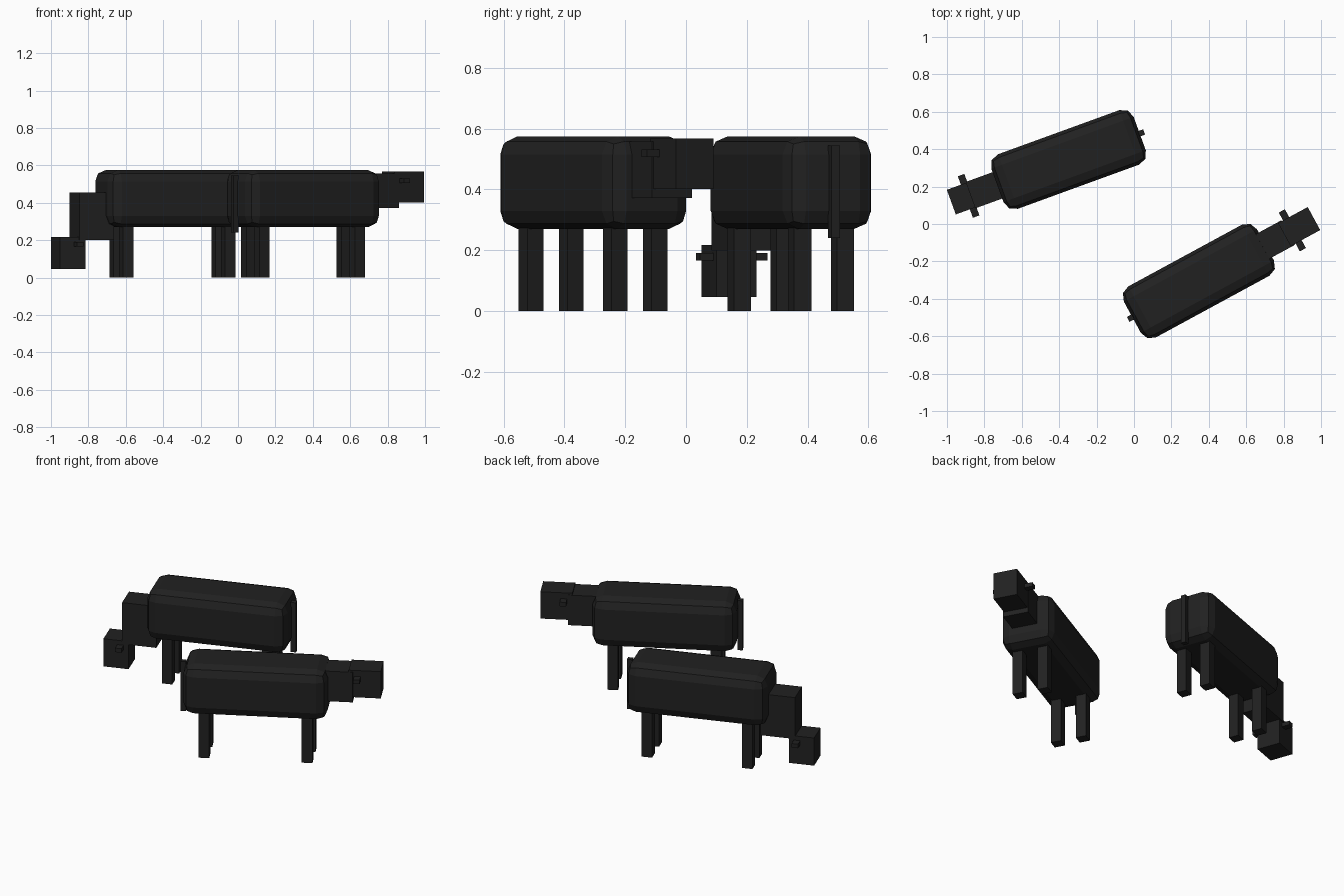
import bpy, math
from mathutils import Matrix, Vector

if "Cube" in bpy.data.objects:
    bpy.data.objects.remove(bpy.data.objects["Cube"])

dark = bpy.data.materials.new("charcoal")
dark.diffuse_color = (0.0152, 0.0152, 0.0152, 1)
dark.use_nodes = True
dark.node_tree.nodes["Principled BSDF"].inputs["Base Color"].default_value = dark.diffuse_color


def box(name, frame, lo, hi, bevel=0):
    """Box from corner lo to corner hi, in the animal's own frame (+x is forward)."""
    lo, hi = Vector(lo), Vector(hi)
    bpy.ops.mesh.primitive_cube_add(size=1)
    ob = bpy.context.object
    ob.name = name
    ob.data.transform(Matrix.Translation((lo + hi) / 2) @ Matrix.Diagonal((*(hi - lo), 1)))
    ob.matrix_world = frame
    ob.data.materials.append(dark)
    if bevel:
        mod = ob.modifiers.new("rounded_edges", 'BEVEL')
        mod.width = bevel
        mod.segments = 2
    return ob


def cow(tag, x, y, angle, neck, head, ear_z):
    frame = Matrix.Translation((x, y, 0)) @ Matrix.Rotation(math.radians(angle), 4, 'Z')
    box(tag + "_body", frame, (-.405, -.155, .27), (.405, .155, .575), .06)
    # four square legs
    for end, lx in (("front", .29), ("back", -.29)):
        for side, ly in (("left", .075), ("right", -.075)):
            box(f"{tag}_{end}_leg_{side}", frame,
                (lx - .03, ly - .03, 0), (lx + .03, ly + .03, .32))
    # thin hanging tail
    box(tag + "_tail", frame, (-.43, -.015, .24), (-.40, .015, .545))
    # neck and head: (back, front, bottom, top)
    for part, (x0, x1, z0, z1), w in (("neck", neck, .075), ("head", head, .07)):
        box(f"{tag}_{part}", frame, (x0, -w, z0), (x1, w, z1))
    # ears sticking out to both sides
    for side, s in (("left", 1), ("right", -1)):
        ys = sorted((s * .06, s * .118))
        box(f"{tag}_ear_{side}", frame, (.55, ys[0], ear_z), (.587, ys[1], ear_z + .025))


# one animal grazing, one with its head up
cow("grazing_cow", -.35, .345, 200, (.36, .558, .20, .455), (.522, .667, .047, .217), .166)
cow("standing_cow", .347, -.305, 28.5, (.36, .543, .372, .557), (.52, .70, .402, .567), .506)
